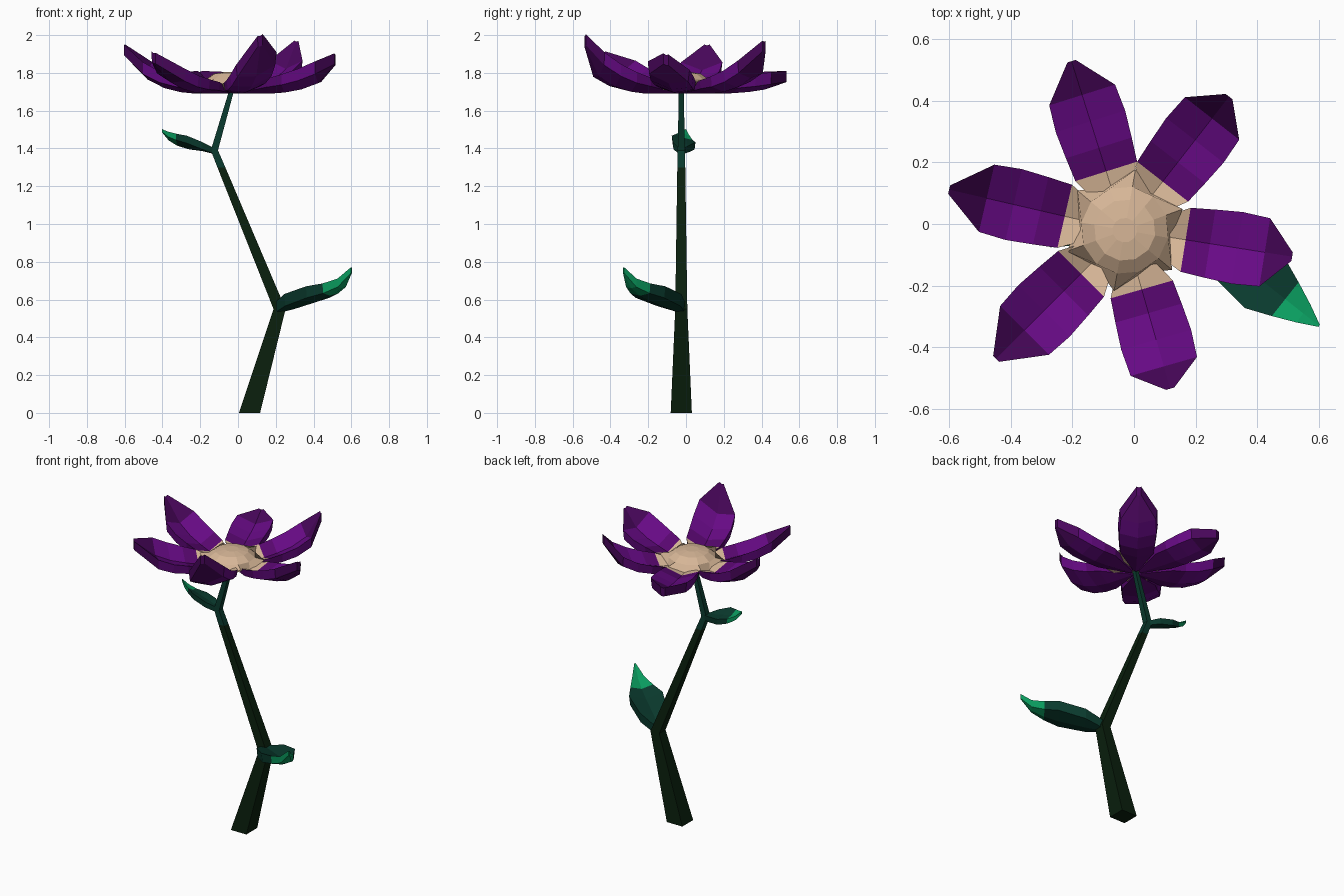
import bpy, bmesh, math

if "Cube" in bpy.data.objects:
    bpy.data.objects.remove(bpy.data.objects["Cube"])

CX, CY = -0.03, -0.02          # flower centre


def material(name, r, g, b):
    m = bpy.data.materials.new(name)
    m.diffuse_color = (r, g, b, 1)
    m.use_nodes = True
    m.node_tree.nodes["Principled BSDF"].inputs["Base Color"].default_value = m.diffuse_color
    return m


BEIGE = material("beige", 0.68, 0.47, 0.31)
BRIGHT = material("bright_purple", 0.135, 0.003, 0.235)
MID = material("mid_purple", 0.097, 0.002, 0.16)
TIP = material("dark_purple", 0.067, 0.002, 0.107)
STEM = material("dark_green", 0.003, 0.014, 0.004)
TEAL = material("teal_green", 0.003, 0.043, 0.027)
LIME = material("bright_green", 0.003, 0.33, 0.113)


def finish(name, bm, mats):
    bmesh.ops.recalc_face_normals(bm, faces=bm.faces)
    me = bpy.data.meshes.new(name)
    bm.to_mesh(me)
    bm.free()
    for m in mats:
        me.materials.append(m)
    ob = bpy.data.objects.new(name, me)
    bpy.context.collection.objects.link(ob)


def skin(bm, rings, mat_of):
    """Join closed rings of vertices; mat_of(segment, side) gives the material slot."""
    n = len(rings[0])
    for i in range(len(rings) - 1):
        for k in range(n):
            a, b = rings[i], rings[i + 1]
            f = bm.faces.new((a[k], a[(k + 1) % n], b[(k + 1) % n], b[k]))
            f.material_index = mat_of(i, k)
    for ring, seg in ((rings[0], 0), (rings[-1], len(rings) - 2)):
        bm.faces.new(ring).material_index = mat_of(seg, 4)


def blade(name, ox, oy, angle, stations, cup, roll, mats, mat_of):
    """Cupped petal or leaf: stations are (distance, bottom z, half width, thickness)."""
    bm = bmesh.new()
    a = math.radians(angle)
    widest = max(s[2] for s in stations)
    rings = []
    for d, z, w, thick in stations:
        ring = []
        # top right, top middle, top left, then the underside back again
        for s, top in ((-1, 1), (0, 1), (1, 1), (0.93, 0), (0, 0), (-0.93, 0)):
            y = s * w
            up = cup * abs(s) * w / widest * (1 if top else 0.7)
            up += roll * y * d / 0.46 + top * thick
            ring.append(bm.verts.new((ox + d * math.cos(a) - y * math.sin(a),
                                      oy + d * math.sin(a) + y * math.cos(a), z + up)))
        rings.append(ring)
    skin(bm, rings, mat_of)
    finish(name, bm, mats)


# Stem: tapering square tube with two bends
path = [(0.061, 0, 0.056), (0.22, 0.55, 0.032), (-0.088, 1.30, 0.021),
        (-0.125, 1.39, 0.019), (-0.033, 1.71, 0.013)]
bm = bmesh.new()
rings = [[bm.verts.new((x + sx * r, -0.025 + sy * r, z))
          for sx, sy in ((-1, -1), (1, -1), (1, 1), (-1, 1))] for x, z, r in path]
skin(bm, rings, lambda i, k: 1 if i >= 2 else 0)
finish("stem", bm, [STEM, TEAL])

# Leaves with bright tips
blade("lower_leaf", 0.22, -0.03, -38.3,
      [(0.0, 0.53, 0.03, 0.05), (0.1, 0.55, 0.085, 0.055), (0.26, 0.59, 0.104, 0.05),
       (0.345, 0.62, 0.07, 0.045), (0.42, 0.66, 0.037, 0.04), (0.485, 0.74, 0.004, 0.03)],
      0.03, 0, [TEAL, LIME], lambda i, k: 1 if i >= 3 else 0)
blade("upper_leaf", -0.125, -0.025, 175,
      [(0.0, 1.37, 0.015, 0.03), (0.06, 1.385, 0.05, 0.035), (0.14, 1.405, 0.063, 0.035),
       (0.20, 1.425, 0.042, 0.03), (0.245, 1.45, 0.022, 0.025), (0.277, 1.485, 0.003, 0.015)],
      0.01, 0.9, [TEAL, LIME], lambda i, k: 1 if i >= 3 else 0)

# Petals: angle, tip height, reach, sideways roll
petals = [(-9, 1.90, 0.55, -0.2), (52, 1.97, 0.55, 0), (107.5, 1.81, 0.575, 0),
          (167, 1.95, 0.585, 0), (225, 1.91, 0.59, -0.2), (286, 2.0, 0.535, 0.3)]
# distance, share of the rise, half width, thickness
outline = [(0.03, 0, 0.015, 0.02), (0.2, 0, 0.105, 0.03), (0.28, 0.04, 0.112, 0.04),
           (0.37, 0.15, 0.118, 0.045), (0.46, 0.37, 0.112, 0.05), (None, 1, 0.014, 0.055)]


def petal_colour(i, k):
    if i == 0:
        return 0 if k in (0, 1) else 2     # beige heart on the upper side
    return {1: 2, 2: 1, 3: 1}.get(i, 3)


for n, (ang, tip, reach, roll) in enumerate(petals):
    st = [(d or reach, 1.69 + (tip - 0.06 - 1.69) * f, w, t) for d, f, w, t in outline]
    blade(f"petal_{n + 1}", CX, CY, ang, st, 0.045, roll,
          [BEIGE, BRIGHT, MID, TIP], petal_colour)

# Flower centre: low dome whose rim has folds reaching into the petal gaps
bm = bmesh.new()
rings = []
for r, z in ((0.15, 1.71), (0.143, 1.765), (0.1, 1.795), (0.04, 1.805)):
    ring = []
    for k in range(12):
        a = math.radians(20 + 30 * k)
        fold = r == 0.15 and k % 2 == 0
        rr, zz = (0.2, 1.755) if fold else (r, z)
        ring.append(bm.verts.new((CX + rr * math.cos(a), CY + rr * math.sin(a), zz)))
    rings.append(ring)
skin(bm, rings, lambda i, k: 0)
finish("flower_centre", bm, [BEIGE])
